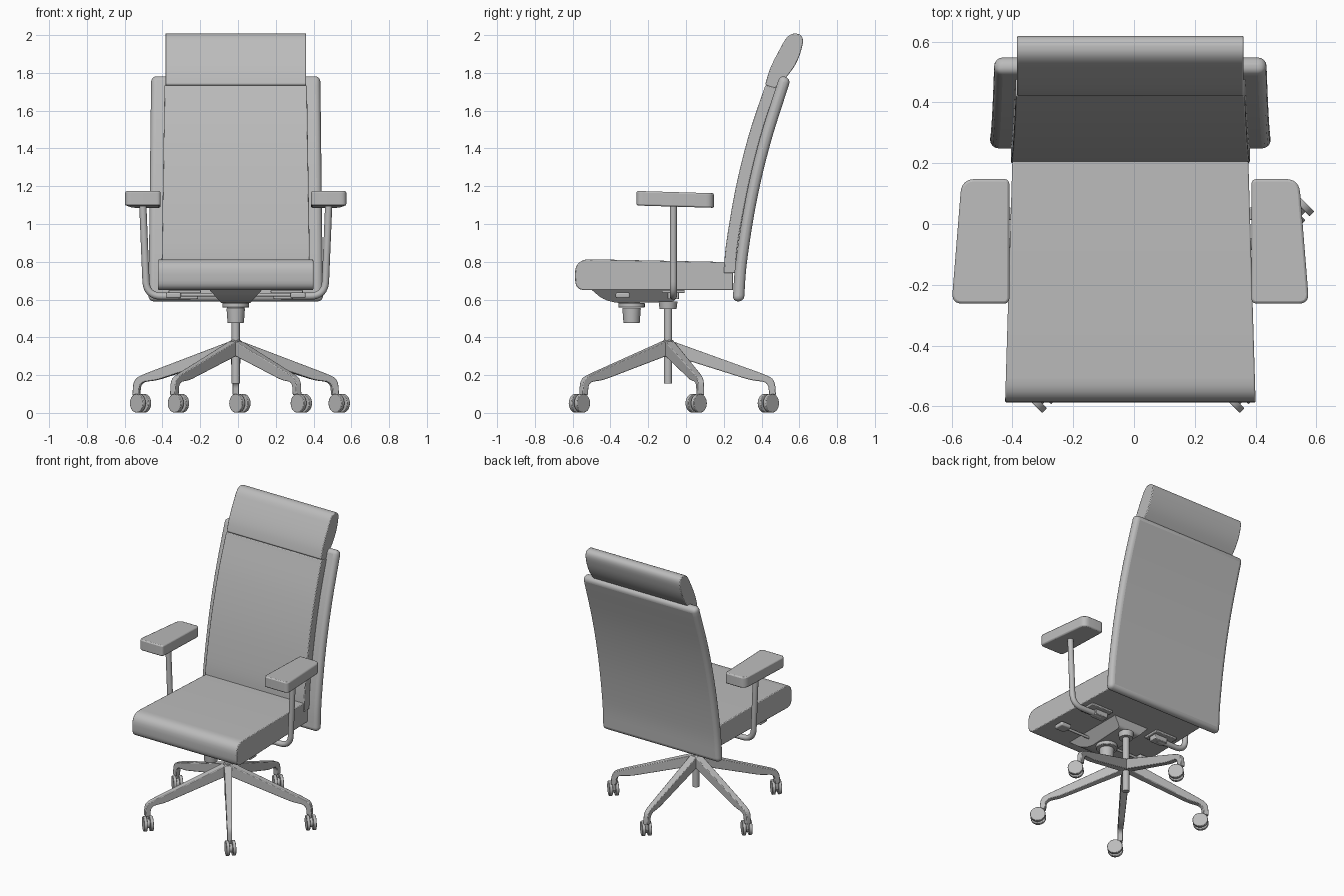
import bpy, bmesh, math
from mathutils import Vector, Matrix

cube = bpy.data.objects.get("Cube")
if cube:
    bpy.data.objects.remove(cube, do_unlink=True)

CX, HUB_Y = -0.012, -0.095          # chair centre line and column position

grey = bpy.data.materials.new("mid_grey")
grey.use_nodes = True
grey.diffuse_color = (0.5, 0.5, 0.5, 1)
grey.node_tree.nodes["Principled BSDF"].inputs["Base Color"].default_value = (0.5, 0.5, 0.5, 1)


def finish(name, bm, bevel=0, segments=3):
    """Turn a bmesh into a shaded object on the chair centre line."""
    bmesh.ops.recalc_face_normals(bm, faces=bm.faces)
    mesh = bpy.data.meshes.new(name)
    bm.to_mesh(mesh)
    bm.free()
    mesh.materials.append(grey)
    ob = bpy.data.objects.new(name, mesh)
    bpy.context.collection.objects.link(ob)
    ob.location.x = CX
    bpy.ops.object.select_all(action='DESELECT')
    ob.select_set(True)
    bpy.context.view_layer.objects.active = ob
    if bevel:
        mod = ob.modifiers.new("rounding", 'BEVEL')
        mod.width, mod.segments, mod.limit_method = bevel, segments, 'ANGLE'
        mod.angle_limit = math.radians(40)
    bpy.ops.object.shade_smooth_by_angle(angle=math.radians(35))
    return ob


def rounded(corners, steps=6):
    """Polygon from (a, b, radius) corners with the corners softened."""
    out, n = [], len(corners)
    for i, (a, b, r) in enumerate(corners):
        p = Vector((a, b))
        if not r:
            out.append(p)
            continue
        ends = []
        for q in (corners[i - 1], corners[(i + 1) % n]):
            d = Vector(q[:2]) - p
            ends.append(p + d.normalized() * min(r, d.length * 0.49))
        for k in range(steps + 1):
            t = k / steps
            out.append(ends[0] * (1 - t) ** 2 + p * 2 * t * (1 - t) + ends[1] * t * t)
    return out


def spline(points, steps=6):
    """Smooth open curve through the points."""
    p = [Vector(q) for q in points]
    p = [p[0] * 2 - p[1]] + p + [p[-1] * 2 - p[-2]]
    out = []
    for i in range(1, len(p) - 2):
        a, b, c, d = p[i - 1:i + 3]
        for k in range(steps):
            t = k / steps
            out.append((b * 2 + (c - a) * t + (a * 2 - b * 5 + c * 4 - d) * t * t
                        + (b * 3 - a - c * 3 + d) * t ** 3) / 2)
    return out + [p[-2]]


def slab(outline, low, high):
    """Solid between two copies of an outline; low and high place each point."""
    bm = bmesh.new()
    rings = [[bm.verts.new(f(p)) for p in outline] for f in (low, high)]
    n = len(outline)
    for i in range(n):
        j = (i + 1) % n
        bm.faces.new((rings[0][i], rings[0][j], rings[1][j], rings[1][i]))
    for ring in rings:
        bm.faces.new(ring)
    return bm


def side_slab(outline, half):
    """Side profile (y, z) widened along x by half(p)."""
    return slab(outline, lambda p: (-half(p), p[0], p[1]), lambda p: (half(p), p[0], p[1]))


def add_cylinder(bm, centre, r1, r2, depth, turn=Matrix(), sides=28):
    bmesh.ops.create_cone(bm, cap_ends=True, segments=sides, radius1=r1, radius2=r2,
                          depth=depth, matrix=Matrix.Translation(centre) @ turn)


def add_box(bm, centre, size):
    bmesh.ops.create_cube(bm, size=1, matrix=Matrix.Translation(centre) @ Matrix.Diagonal((*size, 1)))


def tube(name, corners, radius):
    """Round bar along an (x, z) path of softened corners at the arm position."""
    path = [Vector((p[0], -0.067, p[1])) for p in rounded(corners, 8)]
    bm = bmesh.new()
    rings = []
    for i, p in enumerate(path):
        d = (path[min(i + 1, len(path) - 1)] - path[max(i - 1, 0)]).normalized()
        u, v = Vector((0, 1, 0)), d.cross(Vector((0, 1, 0)))
        rings.append([bm.verts.new(p + (u * math.cos(a) + v * math.sin(a)) * radius)
                      for a in (k * math.tau / 16 for k in range(16))])
    for r, s in zip(rings, rings[1:]):
        for k in range(16):
            bm.faces.new((r[k], r[k - 1], s[k - 1], s[k]))
    bm.faces.new(rings[0])
    bm.faces.new(rings[-1])
    return finish(name, bm)


# Seat cushion, a little wider at the front
seat = rounded([(-0.59, 0.815, 0.085), (-0.585, 0.65, 0.05), (0.25, 0.65, 0), (0.25, 0.798, 0)])
finish("seat", side_slab(seat, lambda p: 0.387 + (0.25 - p[0]) * 0.03), 0.005, 2)

# Back cushion, curved shell and headrest
front = [(0.2, 0.74), (0.213, 0.9), (0.265, 1.2), (0.335, 1.48), (0.42, 1.735)]
middle = [(0.262, 0.74), (0.275, 0.9), (0.33, 1.2), (0.4, 1.48), (0.48, 1.72)]
cushion = spline(front) + spline(middle)[::-1]
finish("back_cushion", side_slab(cushion, lambda p: 0.392 - (p[1] - 0.8) * 0.016), 0.005, 2)

inner = [(0.247, 0.59), (0.263, 0.8), (0.315, 1.13), (0.39, 1.45), (0.498, 1.79)]
outer = [(0.307, 0.59), (0.323, 0.8), (0.374, 1.12), (0.448, 1.43), (0.555, 1.768)]
shell = spline(inner) + spline(outer)[::-1]
finish("back_shell", side_slab(shell, lambda p: 0.462 - (p[1] - 0.6) * 0.012), 0.028, 4)

head = rounded([(0.419, 1.738, 0.01), (0.445, 1.83, 0.08), (0.545, 2.015, 0.06), (0.63, 2.0, 0.06),
                (0.595, 1.86, 0.1), (0.515, 1.755, 0.05), (0.465, 1.715, 0.015)])
finish("headrest", side_slab(head, lambda p: 0.373), 0.005, 2)

# Arms: pad, bent post and mounting plate on each side
for side, label in ((-1, "right"), (1, "left")):
    pad = rounded([(0.398, -0.262, 0.02), (0.588, -0.262, 0.035), (0.555, 0.148, 0.045), (0.398, 0.148, 0.02)])
    finish(label + "_arm_pad",
           slab(pad, lambda p: (side * p[0], p[1], 1.09 - p[1] * 0.03),
                lambda p: (side * p[0], p[1], 1.167 - p[1] * 0.03)), 0.008, 2)
    tube(label + "_arm_post",
         [(side * 0.492, 1.1, 0), (side * 0.472, 0.618, 0.08), (side * 0.24, 0.618, 0)], 0.019)
    bm = bmesh.new()
    add_box(bm, (side * 0.27, -0.067, 0.643), (0.17, 0.12, 0.016))
    add_box(bm, (side * 0.25, -0.067, 0.622), (0.1, 0.06, 0.04))
    finish(label + "_arm_mount", bm, 0.004, 2)
    # Lever with a flat paddle
    bm = bmesh.new()
    add_cylinder(bm, (side * 0.2, -0.34, 0.625), 0.009, 0.009, 0.22, Matrix.Rotation(math.pi / 2, 4, 'Y'), 12)
    add_box(bm, (side * 0.33, -0.335, 0.622), (0.08, 0.075, 0.03))
    finish(label + "_lever", bm, 0.01)

# Tilt mechanism below the seat
mech = rounded([(-0.5, 0.652, 0), (-0.44, 0.6, 0.05), (-0.36, 0.58, 0.04), (-0.06, 0.588, 0.02), (-0.04, 0.652, 0)])
finish("tilt_housing", side_slab(mech, lambda p: 0.075 + (p[1] - 0.58) * 0.9))
bm = bmesh.new()
add_cylinder(bm, (0, -0.288, 0.57), 0.07, 0.07, 0.025)
add_cylinder(bm, (0, -0.288, 0.515), 0.043, 0.049, 0.08)
finish("tension_knob", bm, 0.004, 2)
bm = bmesh.new()
add_cylinder(bm, (0, HUB_Y, 0.57), 0.045, 0.05, 0.04)
add_cylinder(bm, (0, HUB_Y, 0.36), 0.022, 0.022, 0.41)
finish("gas_column", bm)

# Five-leg base with twin-wheel castors
leg = rounded([(0, 0.388, 0), (0.5, 0.208, 0.03), (0.565, 0.18, 0.05), (0.571, 0.095, 0),
               (0.535, 0.095, 0), (0.53, 0.163, 0.04), (0.44, 0.172, 0.04), (0, 0.31, 0)])
wheel_turn = Matrix.Rotation(math.pi / 4, 4, 'Z') @ Matrix.Rotation(math.pi / 2, 4, 'Y')
axle = Vector((1, 1, 0)).normalized()
for i in range(5):
    angle = math.pi / 2 + i * math.tau / 5
    out = Vector((math.cos(angle), math.sin(angle), 0))
    across = Vector((-out.y, out.x, 0))
    hub = Vector((0, HUB_Y, 0))

    def place(sign):
        return lambda p: hub + out * p[0] + across * sign * (0.027 - p[0] * 0.018) + Vector((0, 0, p[1]))
    finish(f"base_leg_{i + 1}", slab(leg, place(-1), place(1)), 0.004, 2)

    stem = hub + out * 0.553
    centre = stem + Vector((0.022, -0.022, 0.051))
    bm = bmesh.new()
    for s in (-1, 1):
        add_cylinder(bm, centre + axle * s * 0.0205, 0.05, 0.05, 0.022, wheel_turn)
    add_cylinder(bm, centre, 0.03, 0.03, 0.03, wheel_turn)
    add_cylinder(bm, stem + Vector((0, 0, 0.085)), 0.013, 0.013, 0.07, sides=16)
    finish(f"castor_{i + 1}", bm, 0.003, 2)
